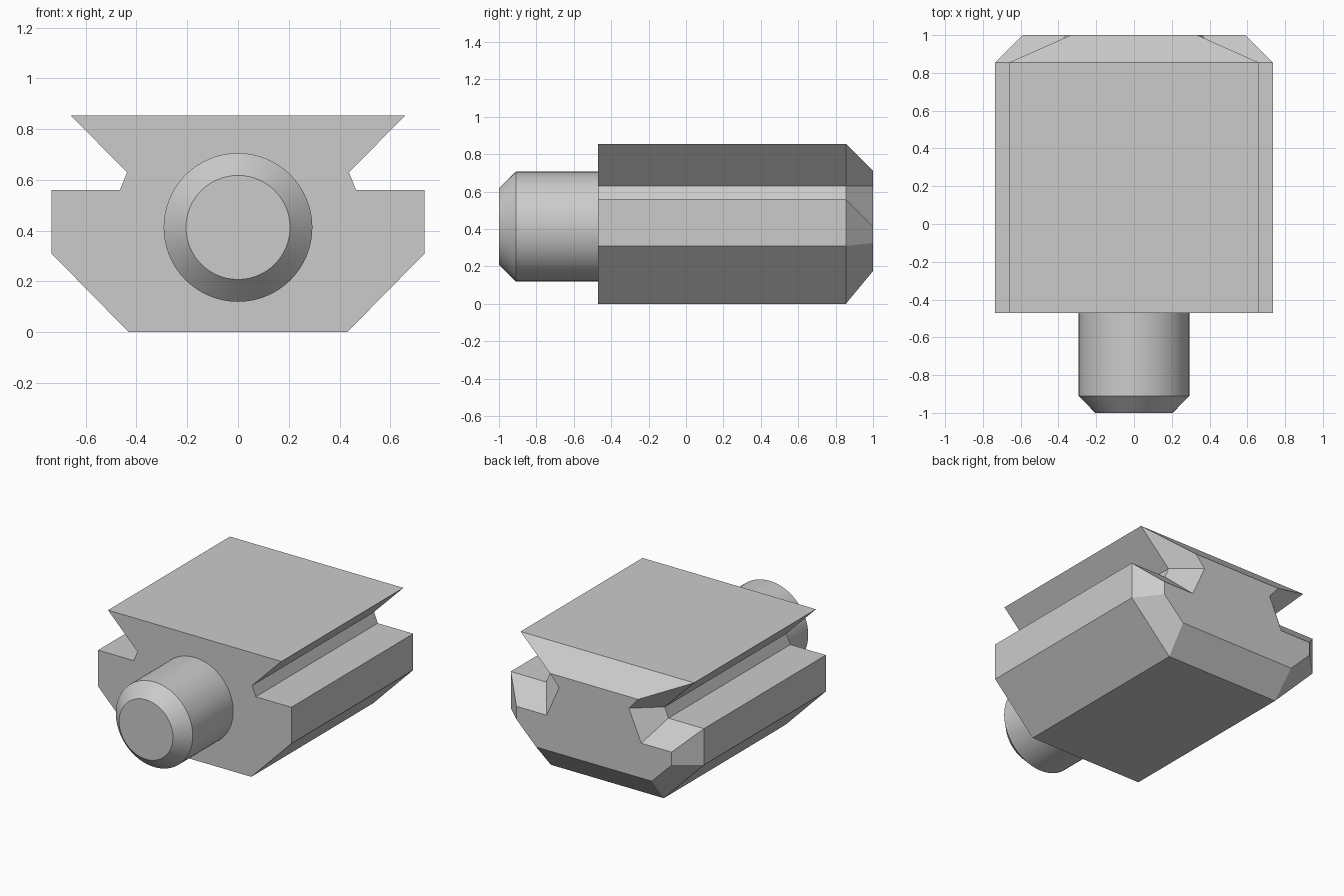
import bpy, bmesh, math

old = bpy.data.objects.get("Cube")
if old:
    bpy.data.objects.remove(old, do_unlink=True)

grey = bpy.data.materials.new("plain grey")
grey.use_nodes = True
colour = (0.6, 0.6, 0.6, 1)
grey.diffuse_color = colour
grey.node_tree.nodes["Principled BSDF"].inputs["Base Color"].default_value = colour


def loft(name, rings):
    """Skin a list of equal-length point rings and cap both ends."""
    bm = bmesh.new()
    loops = [[bm.verts.new(p) for p in ring] for ring in rings]
    n = len(loops[0])
    for a, b in zip(loops, loops[1:]):
        for i in range(n):
            j = (i + 1) % n
            bm.faces.new((a[i], a[j], b[j], b[i]))
    bm.faces.new(loops[0])
    bm.faces.new(loops[-1])
    bmesh.ops.recalc_face_normals(bm, faces=bm.faces)
    mesh = bpy.data.meshes.new(name)
    bm.to_mesh(mesh)
    bm.free()
    mesh.materials.append(grey)
    obj = bpy.data.objects.new(name, mesh)
    bpy.context.collection.objects.link(obj)
    return obj


def mirrored(half, y):
    """Close a right-hand half profile across x = 0 at depth y."""
    return [(x, y, z) for x, z in half] + [(-x, y, z) for x, z in reversed(half)]


def circle(radius, y, z=0.413, n=64):
    steps = [2 * math.pi * i / n for i in range(n)]
    return [(radius * math.cos(a), y, z + radius * math.sin(a)) for a in steps]


# Dovetail block with side grooves and a chamfered back end
section = [(0.43, 0), (0.735, 0.31), (0.735, 0.56),
           (0.465, 0.56), (0.437, 0.63), (0.66, 0.855)]
back_section = [(0.44, 0.175), (0.59, 0.325), (0.59, 0.415),
                (0.36, 0.415), (0.265, 0.63), (0.335, 0.71)]
loft("dovetail_block", [mirrored(section, -0.47), mirrored(section, 0.855),
                        mirrored(back_section, 1)])

# Round peg with a chamfered tip
peg = loft("front_peg", [circle(0.293, -0.47), circle(0.293, -0.91), circle(0.205, -1)])
bpy.ops.object.select_all(action="DESELECT")
peg.select_set(True)
bpy.context.view_layer.objects.active = peg
bpy.ops.object.shade_smooth_by_angle(angle=math.radians(30))
